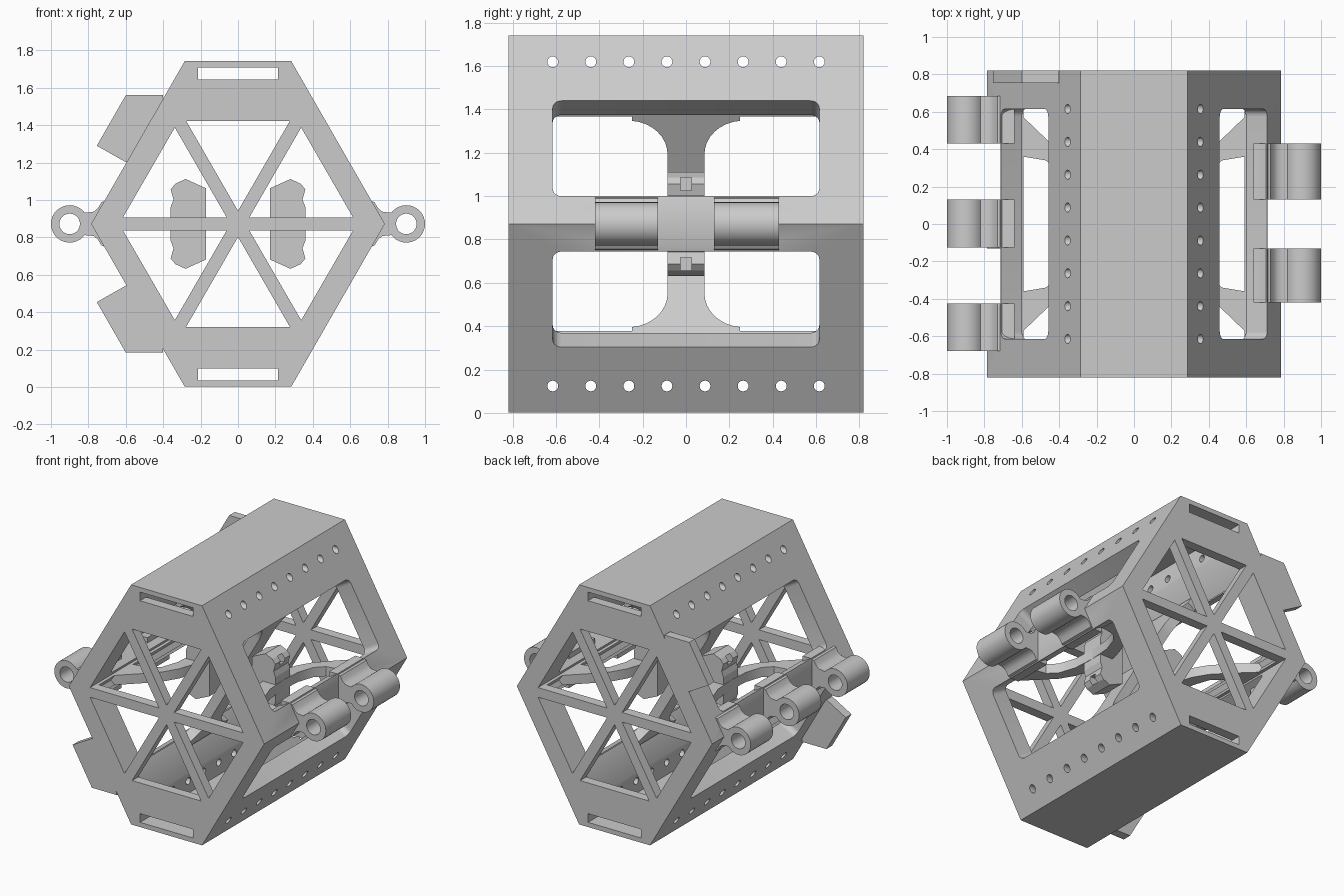
import bpy, bmesh
from math import sin, cos, pi, radians
from mathutils import Vector

if "Cube" in bpy.data.objects:
    bpy.data.objects.remove(bpy.data.objects["Cube"])

grey = bpy.data.materials.new("plain grey")
grey.use_nodes = True
grey.diffuse_color = (0.6, 0.6, 0.6, 1)
grey.node_tree.nodes["Principled BSDF"].inputs["Base Color"].default_value = (0.6, 0.6, 0.6, 1)

X, Y, Z = Vector((1, 0, 0)), Vector((0, 1, 0)), Vector((0, 0, 1))
MID = 0.872
CENTRE = Z * MID
END = 0.82


def extrude(name, pts, d0, d1, u=X, v=Z, n=Y, origin=CENTRE):
    """Flat outline in the u, v plane, pulled along n from d0 to d1."""
    bm = bmesh.new()
    rings = [[bm.verts.new(origin + u * a + v * b + n * d) for a, b in pts] for d in (d0, d1)]
    bm.faces.new(rings[0])
    bm.faces.new(rings[1])
    for i in range(len(pts)):
        j = (i + 1) % len(pts)
        bm.faces.new((rings[0][i], rings[0][j], rings[1][j], rings[1][i]))
    bmesh.ops.recalc_face_normals(bm, faces=bm.faces)
    mesh = bpy.data.meshes.new(name)
    bm.to_mesh(mesh)
    bm.free()
    mesh.materials.append(grey)
    ob = bpy.data.objects.new(name, mesh)
    bpy.context.collection.objects.link(ob)
    return ob


def cut(ob, cutters):
    bpy.context.view_layer.objects.active = ob
    for c in cutters:
        c.hide_render = True
        mod = ob.modifiers.new("cut", "BOOLEAN")
        mod.operation, mod.solver, mod.object = "DIFFERENCE", "EXACT", c
        bpy.ops.object.modifier_apply(modifier=mod.name)
        bpy.data.objects.remove(c)


def smooth(ob):
    bpy.ops.object.select_all(action="DESELECT")
    ob.select_set(True)
    bpy.context.view_layer.objects.active = ob
    bpy.ops.object.shade_smooth_by_angle(angle=radians(35))


def arc(cx, cy, r, a0, a1, steps):
    angles = [radians(a0 + (a1 - a0) * i / steps) for i in range(steps + 1)]
    return [(cx + r * cos(a), cy + r * sin(a)) for a in angles]


def circle(cx, cy, r, steps):
    return arc(cx, cy, r, 0, 360, steps)[:-1]


def rect(a0, a1, b0, b1):
    return [(a0, b0), (a1, b0), (a1, b1), (a0, b1)]


def four_way(quarter):
    """Repeat a quarter outline around both axes."""
    top = quarter + [(-a, b) for a, b in reversed(quarter)]
    return top + [(-a, -b) for a, b in top]


# Hollow hexagonal body
half_outline = [(0.785, 0), (0.285, 0.87), (-0.285, 0.87)]
body = extrude("hexagonal_body", half_outline + [(-a, -b) for a, b in half_outline], -END, END)
half_cavity = [(0.612, 0), (0.215, 0.688), (0.215, 0.838), (-0.215, 0.838), (-0.215, 0.688)]
cut(body, [extrude("cavity", half_cavity + [(-a, -b) for a, b in half_cavity], -0.75, 0.75)])

# Triangular openings between the six spokes, and strap slots
cutters = []
for k in range(6):
    a = radians(30 + 60 * k)
    axis = X * cos(a) + Z * sin(a)
    side = X * -sin(a) + Z * cos(a)
    cutters.append(extrude("cell", [(0.07, 0), (0.55, -0.277), (0.55, 0.277)], -1, 1, axis, side))
for s in (-1, 1):
    cutters.append(extrude("slot", rect(-0.213, 0.213, s * 0.773, s * 0.836), -1, 1))

# Rounded windows in the four sloping walls
r, w, h = 0.04, 0.615, 0.254
window = (arc(w - r, h - r, r, 0, 90, 5) + arc(r - w, h - r, r, 90, 180, 5)
          + arc(r - w, r - h, r, 180, 270, 5) + arc(w - r, r - h, r, 270, 360, 5))
for sx in (-1, 1):
    for sz in (-1, 1):
        normal = Vector((sx * cos(pi / 6), 0, sz * 0.5))
        up = Vector((-sx * 0.5, 0, sz * cos(pi / 6)))
        spot = CENTRE + X * sx * 0.585 + Z * sz * 0.348
        cutters.append(extrude("window", window, -0.2, 0.1, Y, up, normal, spot))

# Rows of drilled holes
for sz in (-1, 1):
    for i in range(8):
        y = -0.615 + 1.23 * i / 7
        cutters.append(extrude("hole", circle(y, sz * 0.748, 0.025, 16), -1, 1, Y, Z, X))

# Flat clearances facing the mating knuckles
for s, y0, y1 in ((1, -0.13, 0.13), (-1, 0.13, 0.43), (-1, -0.43, -0.13)):
    cutters.append(extrude("clearance", rect(s * 0.715, s, -0.3, 0.3), y0, y1))
cut(body, cutters)
smooth(body)

# Hinge knuckles
flange = [(0.64, 0.125), (0.705, 0.125), (0.73, 0.116), (0.748, 0.085), (0.77, 0.066), (0.795, 0.062)]
barrel = arc(0.9, 0, 0.1, 143, -143, 28)
for s, side, spans in ((1, "left", ((0.13, 0.43), (-0.42, -0.13))),
                       (-1, "right", ((0.43, 0.685), (-0.125, 0.13), (-0.68, -0.425)))):
    for y0, y1 in spans:
        outline = flange + barrel + [(a, -b) for a, b in reversed(flange)]
        knuckle = extrude(side + "_hinge_knuckle", [(s * a, b) for a, b in outline], y0, y1)
        cut(knuckle, [extrude("pin_hole", circle(s * 0.9, 0, 0.055, 28), -1, 1)])
        smooth(knuckle)

# Latch tabs on the right side: upper at the back, lower at the front
tab = [(-0.4, 0.688), (-0.6, 0.688), (-0.755, 0.418), (-0.6, 0.33), (-0.45, 0.41)]
extrude("upper_latch_tab", tab, 0.755, END)
extrude("lower_latch_tab", [(a, -b) for a, b in tab], -END, -0.755)

# Inner ribs behind the diagonal spokes, flared where they meet the walls
for k in (1, 2, 4, 5):
    a = radians(60 * k)
    axis = X * cos(a) + Z * sin(a)
    side = X * -sin(a) + Z * cos(a)
    edge = [(0, 0.085)] + arc(0.39, 0.265, 0.18, -90, -5, 8) + [(0.62, 0.25)]
    rib = extrude("diagonal_rib", edge + [(p, -q) for p, q in reversed(edge)],
                  -0.035, 0.035, axis, Y, side)
    smooth(rib)

# Bowed side ribs and the clamps they carry
bow = [(0.25, 0.0), (0.262, 0.12), (0.30, 0.24), (0.36, 0.34), (0.47, 0.455), (0.59, 0.57), (0.64, 0.6),
       (0.64, 0.37), (0.59, 0.36), (0.47, 0.34), (0.41, 0.28), (0.37, 0.16), (0.36, 0.0)]
clamp = [(0.36, 0.09), (0.345, 0.13), (0.36, 0.185), (0.335, 0.215), (0.28, 0.24), (0.17, 0.19),
         (0.17, -0.19), (0.28, -0.24), (0.335, -0.215), (0.36, -0.185), (0.345, -0.13), (0.36, -0.09)]
for s, side in ((1, "left"), (-1, "right")):
    for t in (1, -1):
        smooth(extrude(side + "_bowed_rib", [(s * a, t * b) for a, b in bow], -0.035, 0.035, X, Y, Z))
    jaw = extrude(side + "_clamp", [(s * a, b) for a, b in clamp], -0.085, 0.085)
    cut(jaw, [extrude("notch", rect(s * 0.27, s * 0.4, t * 0.155, t * 0.215), -0.025, 0.025)
              for t in (1, -1)])
